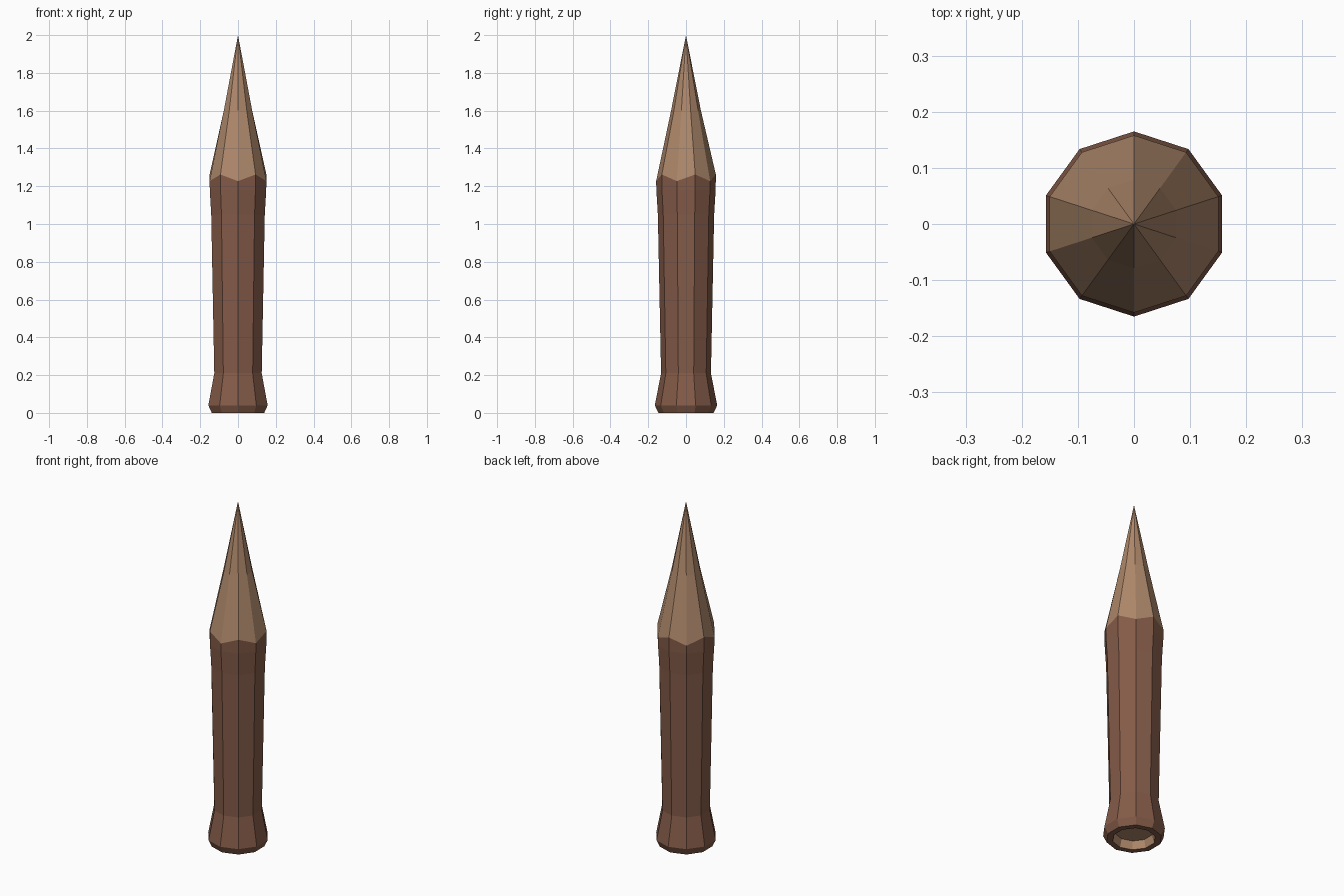
import bpy, bmesh, math

if "Cube" in bpy.data.objects:
    bpy.data.objects.remove(bpy.data.objects["Cube"])

SIDES = 10


def material(name, rgb):
    m = bpy.data.materials.new(name)
    m.diffuse_color = (*rgb, 1)
    m.use_nodes = True
    m.node_tree.nodes["Principled BSDF"].inputs["Base Color"].default_value = m.diffuse_color
    return m


def lathe(name, profile, mat, cap_first=False, cap_last=False):
    """Ten-sided loft; each row is (radius, z at even corners, z at odd corners)."""
    bm = bmesh.new()
    rings = []
    for r, z_even, z_odd in profile:
        if r == 0:
            rings.append([bm.verts.new((0, 0, z_even))] * SIDES)
            continue
        ring = []
        for i in range(SIDES):
            a = math.pi / 2 + math.tau * i / SIDES
            z = z_odd if i % 2 else z_even
            ring.append(bm.verts.new((r * math.cos(a), r * math.sin(a), z)))
        rings.append(ring)
    for low, high in zip(rings, rings[1:]):
        for i in range(SIDES):
            j = (i + 1) % SIDES
            quad = [low[i], low[j], high[j], high[i]]
            bm.faces.new(list(dict.fromkeys(quad)))
    if cap_first:
        bm.faces.new(rings[0][::-1])
    if cap_last:
        bm.faces.new(rings[-1])
    mesh = bpy.data.meshes.new(name)
    bm.to_mesh(mesh)
    bm.free()
    mesh.materials.append(mat)
    ob = bpy.data.objects.new(name, mesh)
    bpy.context.collection.objects.link(ob)
    return ob


bark = material("bark", (0.23, 0.105, 0.065))
wood = material("cut_wood", (0.42, 0.245, 0.145))

# Bark shaft: bottom rim, flared foot, slim body, swollen top with zigzag edge
lathe("bark_shaft", [
    (0.113, 0.0, 0.0),
    (0.146, 0.0, 0.0),
    (0.165, 0.04, 0.04),
    (0.132, 0.21, 0.21),
    (0.149, 1.05, 1.05),
    (0.157, 1.18, 1.18),
    (0.158, 1.262, 1.227),
], bark)

# Sharpened tip, slightly hollowed halfway up
lathe("sharpened_tip", [
    (0.158, 1.262, 1.227),
    (0.079, 1.60, 1.60),
    (0.0, 2.0, 2.0),
], wood)

# Shallow recess of bare wood in the underside
lathe("base_recess", [
    (0.100, 0.045, 0.045),
    (0.113, 0.0, 0.0),
][::-1], wood, cap_last=True).data.flip_normals()
